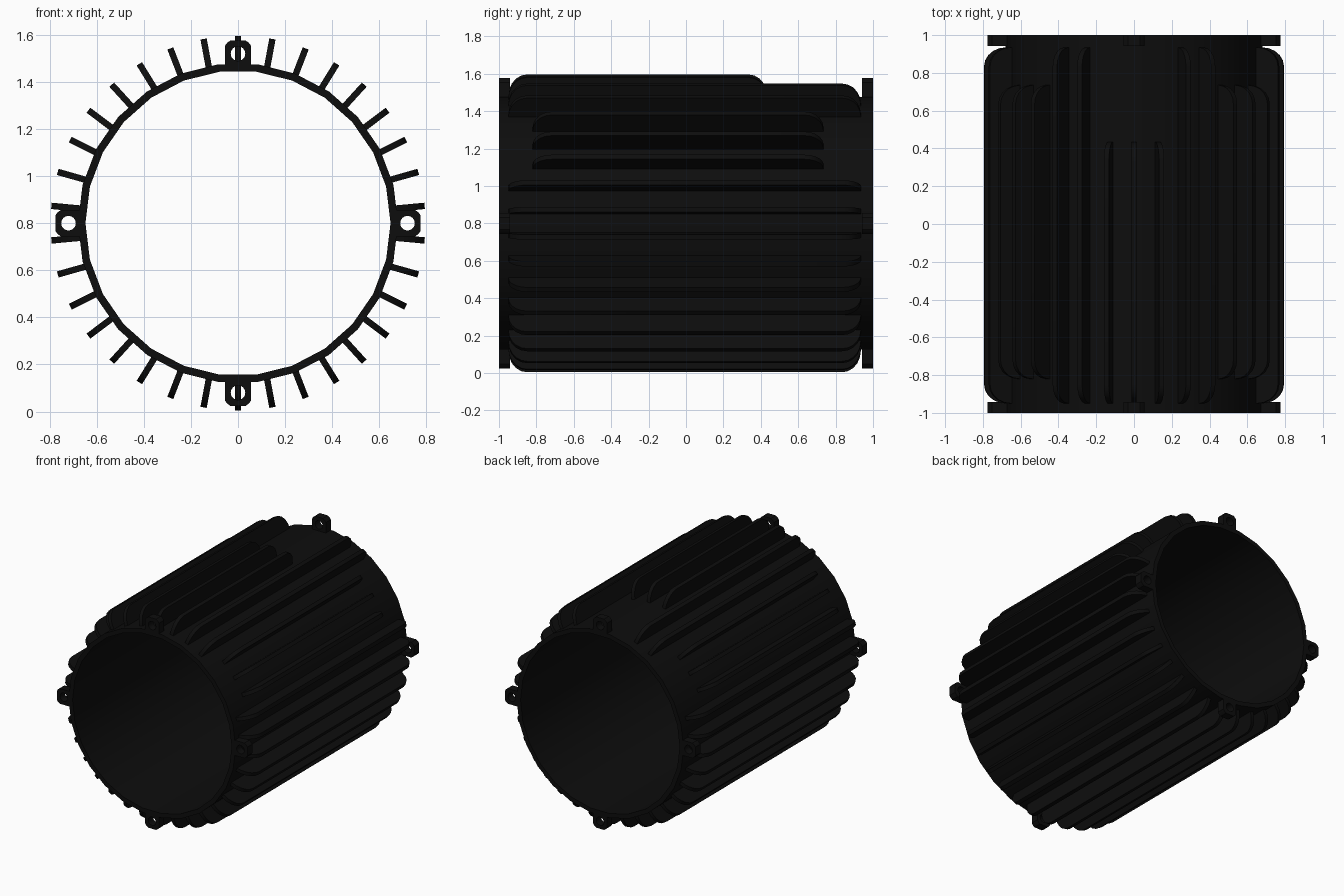
import bpy, bmesh
from math import sin, cos, pi, radians
from mathutils import Matrix

if "Cube" in bpy.data.objects:
    bpy.data.objects.remove(bpy.data.objects["Cube"])

CZ = 0.8          # axis height of the housing
mat = bpy.data.materials.new("black_metal")
mat.diffuse_color = (0.004, 0.004, 0.004, 1)
mat.use_nodes = True
mat.node_tree.nodes["Principled BSDF"].inputs["Base Color"].default_value = mat.diffuse_color


def finish(name, bm):
    bmesh.ops.recalc_face_normals(bm, faces=bm.faces[:])
    me = bpy.data.meshes.new(name)
    bm.to_mesh(me)
    bm.free()
    ob = bpy.data.objects.new(name, me)
    bpy.context.collection.objects.link(ob)
    me.materials.append(mat)
    ob.location.z = CZ
    bpy.ops.object.select_all(action='DESELECT')
    ob.select_set(True)
    bpy.context.view_layer.objects.active = ob
    bpy.ops.object.shade_smooth_by_angle(angle=radians(25))
    return ob


def bridge_loops(bm, loops):
    # quads between consecutive closed loops, wrapping back to the first
    n = len(loops[0])
    for a, b in zip(loops, loops[1:] + loops[:1]):
        for i in range(n):
            j = (i + 1) % n
            bm.faces.new((a[i], a[j], b[j], b[i]))


# open 26-sided barrel
bm = bmesh.new()
N = 26
profile = [(0.68, -1), (0.68, 1), (0.648, 1), (0.648, -1)]
bridge_loops(bm, [[bm.verts.new((r * cos(2 * pi * i / N), y, r * sin(2 * pi * i / N)))
                   for i in range(N)] for r, y in profile])
finish("barrel", bm)


# cooling fins: plate profile along y with rounded ends
def fin(bm, angle, y0, y1):
    base, tip, t, run = 0.655, 0.796, 0.0135, 0.1
    root = 0.68
    arc = [radians(a) for a in (0, 18, 36, 54, 72, 90)]
    rear = [(y1 - run + run * cos(a), root + (tip - root) * sin(a)) for a in arc]
    front = [(y0 + run - run * cos(a), root + (tip - root) * sin(a)) for a in reversed(arc)]
    pts = [(y0, base), (y1, base)] + rear + front
    rot = Matrix.Rotation(-angle, 3, 'Y')
    sides = []
    for s in (-t, t):
        vs = [bm.verts.new((r, y, s)) for y, r in pts]
        for v in vs:
            v.co = rot @ v.co
        sides.append(vs)
        bm.faces.new(vs)
    n = len(pts)
    for i in range(n):
        j = (i + 1) % n
        bm.faces.new((sides[0][i], sides[0][j], sides[1][j], sides[1][i]))


bm = bmesh.new()
for k in range(34):
    y0, y1 = -0.95, 0.935
    off = min(k, 34 - k)              # steps away from the top fin
    if off <= 1:                      # cleared area at the top rear
        y1 = 0.435
    elif 4 <= off <= 6:               # shorter upper side fins
        y0, y1 = -0.82, 0.735
    fin(bm, pi / 2 - k * 2 * pi / 34, y0, y1)
finish("cooling_fins", bm)


# bolt lugs: chamfered block with a round hole, four at each end
def lug(bm, angle, y0, y1):
    M, c, h, hole = 24, 0.72, 0.056, 0.031
    rot = Matrix.Rotation(-angle, 3, 'Y')

    def loop(outer, y):
        vs = []
        for i in range(M):
            a = 2 * pi * i / M
            u, v = abs(cos(a)), abs(sin(a))
            r = hole
            if outer:
                r = h / max(u, v)
                if cos(a) > 0:
                    r = min(r, 1.65 * h / (u + v))
            p = rot @ Matrix.Identity(3) @ bm_vec(c + r * cos(a), y, r * sin(a))
            vs.append(bm.verts.new(p))
        return vs
    bridge_loops(bm, [loop(True, y0), loop(True, y1), loop(False, y1), loop(False, y0)])


def bm_vec(x, y, z):
    return Matrix.Translation((x, y, z)).to_translation()


bm = bmesh.new()
for q in range(4):
    lug(bm, q * pi / 2, -1.0, -0.942)
    lug(bm, q * pi / 2, 0.942, 1.0)
finish("bolt_lugs", bm)
